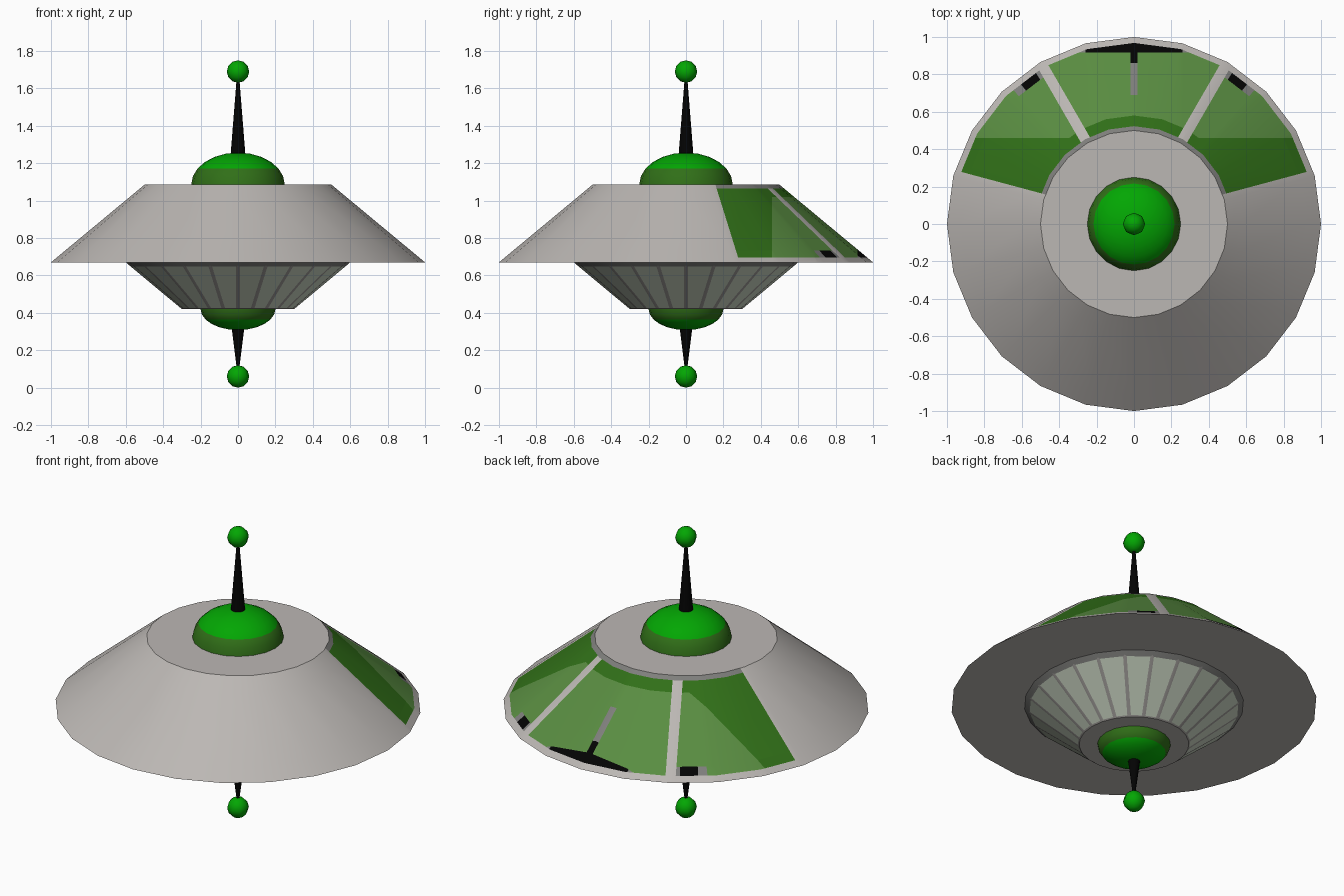
import bpy, bmesh, math
from mathutils import Vector

if "Cube" in bpy.data.objects:
    bpy.data.objects.remove(bpy.data.objects["Cube"])

def material(name, rgb):
    m = bpy.data.materials.new(name)
    m.diffuse_color = (*rgb, 1)
    m.use_nodes = True
    m.node_tree.nodes["Principled BSDF"].inputs["Base Color"].default_value = m.diffuse_color
    return m

HULL = material("warm_grey", (0.50, 0.475, 0.455))
RIM = material("mid_grey", (0.21, 0.21, 0.20))
RIB = material("rib_grey", (0.33, 0.315, 0.30))
GLASS = material("window_green", (0.10, 0.265, 0.053))
DARK = material("deep_green", (0.03, 0.16, 0.009))
BRIGHT = material("bright_green", (0.001, 0.385, 0.001))
BLACK = material("black", (0.001, 0.001, 0.001))
PALE = material("pale_green", (0.57, 0.64, 0.52))

def revolve(profile, n):
    """Spin (radius, z) points round z; zero radius makes a pole."""
    bm = bmesh.new()
    rings = []
    for r, z in profile:
        if r == 0:
            rings.append([bm.verts.new((0, 0, z))] * n)
        else:
            rings.append([bm.verts.new((r * math.cos(2 * math.pi * i / n),
                                        r * math.sin(2 * math.pi * i / n), z)) for i in range(n)])
    for a, b in zip(rings, rings[1:]):
        for i in range(n):
            j = (i + 1) % n
            bm.faces.new(list(dict.fromkeys((a[i], a[j], b[j], b[i]))))
    bmesh.ops.recalc_face_normals(bm, faces=bm.faces)
    return bm

def finish(bm, name, mats, rule=None, angle=37):
    bm.normal_update()
    if rule:
        for f in bm.faces:
            f.material_index = mats.index(rule(f))
    me = bpy.data.meshes.new(name)
    bm.to_mesh(me)
    bm.free()
    for m in mats:
        me.materials.append(m)
    ob = bpy.data.objects.new(name, me)
    bpy.context.collection.objects.link(ob)
    bpy.ops.object.select_all(action='DESELECT')
    ob.select_set(True)
    bpy.context.view_layer.objects.active = ob
    bpy.ops.object.shade_smooth_by_angle(angle=math.radians(angle))
    return ob

# Saucer hull: cone with the window outlines cut into its back slope
ZB, ZT = 0.67, 1.085
def slope_z(r):
    return ZT - (r - 0.5) / 0.5 * (ZT - ZB)

hull = revolve([(0, ZT)] + [(r, slope_z(r)) for r in (0.5, 0.523, 0.58, 0.925, 0.968, 1.0)]
               + [(0, ZB)], 24)

def is_slope(f):
    return 0.2 < f.normal.z < 0.95

def cut(point, normal):
    hull.normal_update()
    faces = [f for f in hull.faces if is_slope(f) and f.calc_center_median().y > 0.1]
    edges = {e for f in faces for e in f.edges}
    verts = {v for f in faces for v in f.verts}
    bmesh.ops.bisect_plane(hull, geom=list(verts) + list(edges) + faces, dist=1e-5,
                           plane_co=point, plane_no=normal)

for y in (0.46, 0.69, 0.86, 0.918):
    cut((0, y, 0), (0, 1, 0))
for s in (-1, 1):
    for x in (0.02, 0.26, 0.35):
        cut((s * x, 0, 0), (1, 0, 0))
    for deg, off in ((15, 0.03), (60, 0.028), (60, -0.028), (57, 0), (51, 0), (48, 0)):
        a = math.radians(deg)
        n = Vector((-s * math.sin(a), math.cos(a), 0))
        cut(n * off, n)

def hull_colour(f):
    c = f.calc_center_median()
    x, y = abs(c.x), c.y
    if not is_slope(f) or y < 0:
        return HULL
    side = lambda d: y * math.cos(math.radians(d)) - x * math.sin(math.radians(d))
    r = 0.5 + 0.5 * (ZT - c.z) / (ZT - ZB)
    if side(15) < 0.03 or r > 0.968:
        return HULL
    if r < 0.523:
        return RIM
    if abs(side(60)) < 0.028:
        return HULL
    if side(60) > 0:  # middle window with its dark sill
        if y > 0.918 and x < 0.35:
            return BLACK if x < 0.26 else RIM
        if y > 0.69 and x < 0.02:
            return BLACK if y > 0.86 else RIM
    elif r > 0.925 and side(48) > 0:  # side window sills
        return BLACK if side(51) > 0 > side(57) else RIM
    return DARK if r < 0.58 or y < 0.46 else GLASS

finish(hull, "saucer_hull", [HULL, RIM, GLASS, DARK, BLACK], hull_colour)

# Lower hull: ring of pale windows between ribs
low = revolve([(0, ZB), (0.6, ZB), (0.58, 0.653), (0.3, 0.42), (0, 0.42)], 24)
panels = [f for f in low.faces if 0.5 < f.calc_center_median().z < 0.6]
bmesh.ops.inset_individual(low, faces=panels, thickness=0.010, use_even_offset=True)
panes = set(panels)

def low_colour(f):
    if f in panes:
        return PALE
    if abs(f.normal.z) > 0.95:
        return HULL
    return RIM if f.calc_center_median().z > 0.63 else RIB

finish(low, "lower_hull", [HULL, RIM, RIB, PALE], low_colour)

# Domes, masts and tip balls, above and below
def dome(name, radius, base, height):
    prof = [(radius * math.cos(math.radians(t)) if t < 90 else 0,
             base + height * math.sin(math.radians(t))) for t in range(0, 91, 15)]
    edge = base + height * 0.5
    finish(revolve(prof, 20), name, [DARK, BRIGHT],
           lambda f: DARK if (f.calc_center_median().z - edge) * height < 0 else BRIGHT)

def mast(name, r0, z0, r1, z1):
    finish(revolve([(0, z0), (r0, z0), (r1, z1), (0, z1)], 12), name, [BLACK])

def ball(name, z):
    prof = [(0.06 * math.sin(math.pi * i / 6) if 0 < i < 6 else 0,
             z - 0.06 * math.cos(math.pi * i / 6)) for i in range(7)]
    finish(revolve(prof, 8), name, [BRIGHT], angle=60)

dome("upper_dome", 0.25, ZT, 0.172)
dome("lower_dome", 0.20, 0.42, -0.112)
mast("upper_mast", 0.04, 1.24, 0.005, 1.68)
mast("lower_mast", 0.034, 0.32, 0.005, 0.09)
ball("upper_ball", 1.69)
ball("lower_ball", 0.06)
